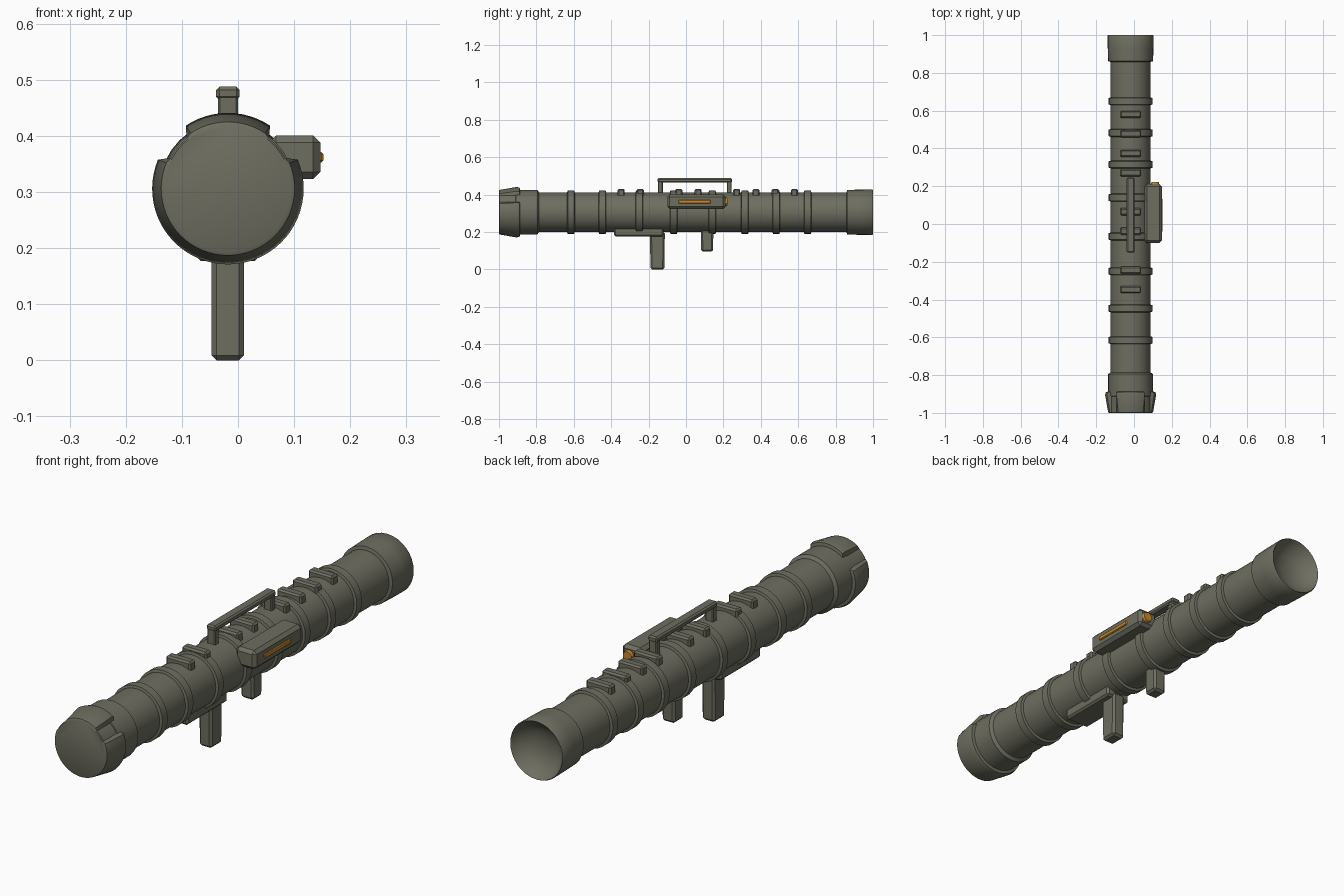
import bpy, bmesh, math
from mathutils import Matrix, Vector

if "Cube" in bpy.data.objects:
    bpy.data.objects.remove(bpy.data.objects["Cube"], do_unlink=True)

CX, CZ = -0.018, 0.306  # tube axis


def material(name, rgb):
    m = bpy.data.materials.new(name)
    m.use_nodes = True
    m.diffuse_color = (*rgb, 1)
    bsdf = next(n for n in m.node_tree.nodes if n.type == 'BSDF_PRINCIPLED')
    bsdf.inputs["Base Color"].default_value = (*rgb, 1)
    return m


olive = material("olive_grey", (0.155, 0.155, 0.118))
amber = material("amber", (0.60, 0.25, 0.02))


def finish(name, bm, mat):
    bmesh.ops.recalc_face_normals(bm, faces=bm.faces)
    mesh = bpy.data.meshes.new(name)
    bm.to_mesh(mesh)
    bm.free()
    mesh.materials.append(mat)
    obj = bpy.data.objects.new(name, mesh)
    bpy.context.collection.objects.link(obj)
    bpy.context.view_layer.objects.active = obj
    bpy.ops.object.select_all(action='DESELECT')
    obj.select_set(True)
    bpy.ops.object.shade_smooth_by_angle(angle=math.radians(32))
    return obj


def lathe(name, profile, segs=32, limit=None):
    """Turn (radius, y) points around the tube axis; limit caps the radius by angle."""
    bm = bmesh.new()
    rings = []
    for r, y in profile:
        ring = []
        for i in range(segs):
            a = math.tau * i / segs
            rr = min(r, limit(math.degrees(a))) if limit else r
            ring.append(bm.verts.new((CX + rr * math.cos(a), y, CZ + rr * math.sin(a))))
        rings.append(ring)
    for lo, hi in zip(rings, rings[1:]):
        for i in range(segs):
            j = (i + 1) % segs
            bm.faces.new((lo[i], lo[j], hi[j], hi[i]))
    bm.faces.new(rings[0])
    bm.faces.new(rings[-1])
    return finish(name, bm, olive)


def box(name, x, y, z, bevel=0.006, mat=olive, taper=None):
    """Bevelled block from (min, max) ranges; taper scales the bottom end."""
    lo, hi = Vector((x[0], y[0], z[0])), Vector((x[1], y[1], z[1]))
    mid, size = (lo + hi) / 2, hi - lo
    bm = bmesh.new()
    bmesh.ops.create_cube(bm, size=1, matrix=Matrix.Translation(mid) @ Matrix.Diagonal((*size, 1)))
    if taper:
        for v in bm.verts:
            if v.co.z < mid.z:
                v.co.y = mid.y + (v.co.y - mid.y) * taper
    if bevel:
        bmesh.ops.bevel(bm, geom=bm.edges[:], offset=bevel, segments=1, affect='EDGES')
    return finish(name, bm, mat)


# Main tube and front collar
lathe("tube", [(0.106, -0.92), (0.106, 0.9)])
lathe("front_collar", [(0.106, -0.92), (0.119, -0.91), (0.119, -0.795), (0.106, -0.785)])


# Muzzle cap with two notches in its upper sides
def notch(deg):
    side = deg if deg <= 90 else 180 - deg
    return 0.116 if 24 < side < 56 else 1


lathe("muzzle_cap", [(0.113, -1.0), (0.119, -0.997), (0.135, -0.905), (0.131, -0.89), (0.11, -0.885)],
      64, notch)

# Rear bell with a hollow dish
lathe("rear_bell", [(0.106, 0.858), (0.119, 0.862), (0.121, 0.93), (0.122, 0.995), (0.119, 1.0),
                    (0.113, 0.99), (0.095, 0.968), (0.06, 0.947), (0.02, 0.94)])

# Reinforcing bands
for n, y in enumerate((-0.615, -0.447, -0.25, -0.066, 0.14, 0.315, 0.482, 0.65)):
    lathe(f"band_{n + 1}", [(0.104, y - 0.021), (0.116, y - 0.017), (0.116, y + 0.017), (0.104, y + 0.021)])

# Cross ribs on top
for n in range(10):
    if n not in (2, 5):
        y = -0.347 + n * 0.103
        box(f"top_rib_{n + 1}", (CX - 0.056, CX + 0.056), (y - 0.019, y + 0.019), (0.385, 0.431), 0.007)

# Carry handle
box("handle_bar", (CX - 0.021, CX + 0.021), (-0.152, 0.246), (0.464, 0.488), 0.006)
for name, y in (("handle_front_post", -0.137), ("handle_rear_post", 0.231)):
    box(name, (CX - 0.018, CX + 0.018), (y - 0.013, y + 0.013), (0.39, 0.475), 0.004)

# Grips and trigger plate below
box("trigger_plate", (CX - 0.056, CX + 0.056), (-0.385, -0.12), (0.177, 0.225), 0.008)
box("front_grip", (CX - 0.029, CX + 0.029), (-0.193, -0.113), (0.0, 0.2), 0.009, taper=0.92)
box("rear_grip", (CX - 0.029, CX + 0.029), (0.079, 0.147), (0.095, 0.23), 0.009, taper=0.92)

# Sight box on the left side
box("sight_body", (0.055, 0.147), (-0.1, 0.212), (0.323, 0.401), 0.013)
box("sight_strip", (0.14, 0.152), (-0.04, 0.132), (0.353, 0.371), 0.003, amber)

# Round eyepiece at the rear of the sight
bm = bmesh.new()
bmesh.ops.create_cone(bm, cap_ends=True, segments=10, radius1=0.028, radius2=0.02, depth=0.03,
                      matrix=Matrix.Translation((0.112, 0.208, 0.362)) @ Matrix.Rotation(-math.pi / 2, 4, 'X'))
finish("sight_eyepiece", bm, amber)
